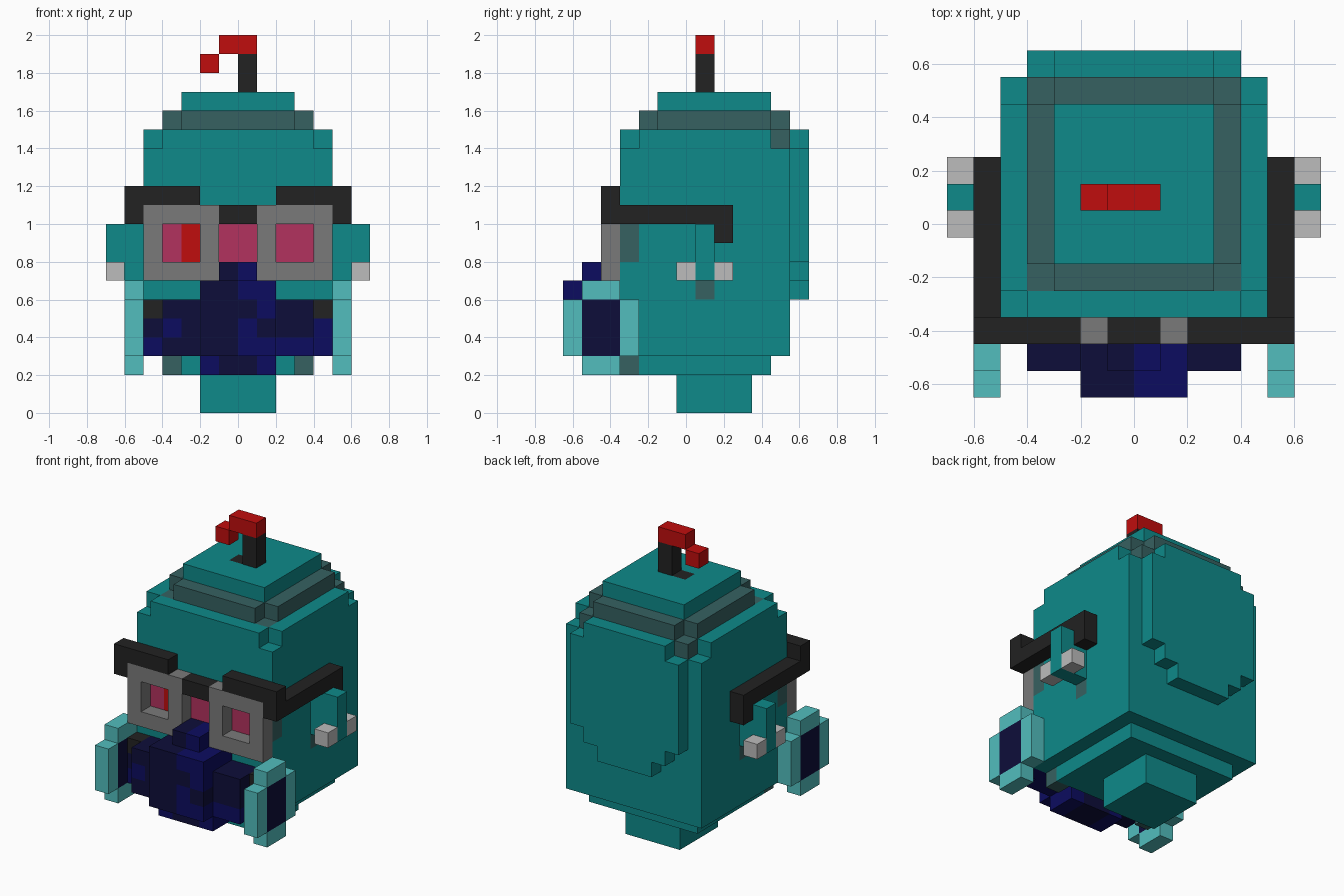
import bpy
import bmesh
from mathutils import Vector

cube = bpy.data.objects.get("Cube")
if cube:
    bpy.data.objects.remove(cube, do_unlink=True)

UNIT = 0.1
COLOURS = {
    "teal": (14, 138, 138), "slate": (54, 97, 97), "black": (34, 34, 34),
    "grey": (122, 122, 122), "red": (192, 13, 13), "pink": (178, 50, 95),
    "dark_navy": (13, 13, 58), "navy": (12, 12, 96),
    "aqua": (82, 190, 190), "pale_grey": (188, 188, 188),
}


def linear(value):
    c = value / 255
    return c / 12.92 if c <= 0.04045 else ((c + 0.055) / 1.055) ** 2.4


def make_material(name, rgb):
    mat = bpy.data.materials.new(name)
    colour = tuple(linear(v) for v in rgb) + (1,)
    mat.use_nodes = True
    mat.diffuse_color = colour
    bsdf = next(n for n in mat.node_tree.nodes if n.type == "BSDF_PRINCIPLED")
    bsdf.inputs["Base Color"].default_value = colour
    return mat


MATERIALS = {name: make_material(name, rgb) for name, rgb in COLOURS.items()}


def fill(cells, colour, xs, ys, zs, mirror=False):
    """Fill a block of unit cells; a colour of None carves it away."""
    for x in range(*xs):
        for y in range(*ys):
            for z in range(*zs):
                for cx in ((x, -1 - x) if mirror else (x,)):
                    if colour:
                        cells[cx, y, z] = colour
                    else:
                        cells.pop((cx, y, z), None)


def build(name, cells):
    """Skin the cells with outer faces only, merged into flat panels."""
    used = sorted(set(cells.values()))
    bm = bmesh.new()
    for cell, colour in cells.items():
        centre = Vector(cell) + Vector((0.5, 0, 0.5))
        for axis in range(3):
            for sign in (-1, 1):
                normal = Vector((0, 0, 0))
                normal[axis] = sign
                if tuple(int(c + n) for c, n in zip(cell, normal)) in cells:
                    continue
                u = Vector((0, 0, 0))
                u[(axis + 1) % 3] = 0.5
                v = normal.cross(u)
                mid = centre + normal / 2
                corners = (mid - u - v, mid + u - v, mid + u + v, mid - u + v)
                face = bm.faces.new([bm.verts.new(p * UNIT) for p in corners])
                face.material_index = used.index(colour)
    bmesh.ops.remove_doubles(bm, verts=bm.verts[:], dist=0.001)
    bmesh.ops.dissolve_limit(bm, angle_limit=0.01, verts=bm.verts[:],
                             edges=bm.edges[:], delimit={"MATERIAL"})
    mesh = bpy.data.meshes.new(name)
    bm.to_mesh(mesh)
    bm.free()
    for colour in used:
        mesh.materials.append(MATERIALS[colour])
    obj = bpy.data.objects.new(name, mesh)
    bpy.context.collection.objects.link(obj)
    return obj


# Cells span x..x+1 and z..z+1; y cells are centred on whole numbers, and
# ranges below are half open.

# Head: neck, chin, skull, stepped crown
head = {}
fill(head, "teal", (-2, 2), (0, 4), (0, 2))
fill(head, "teal", (-4, 4), (-2, 5), (2, 3))
fill(head, "slate", (3, 4), (-3, -2), (2, 3), True)
fill(head, "teal", (-5, 5), (-3, 6), (3, 15))
for y in (-3, 5):
    fill(head, None, (4, 5), (y, y + 1), (14, 15), True)
fill(head, "slate", (-4, 4), (-2, 6), (15, 16))
for y in (-2, 5):
    fill(head, None, (3, 4), (y, y + 1), (15, 16), True)
    fill(head, "slate", (3, 4), (y, y + 1), (14, 15), True)
fill(head, "teal", (-3, 3), (-1, 5), (16, 17))
fill(head, "black", (-1, 1), (1, 2), (16, 17))

# Back panel with stepped corners
for half, low, high in ((2, 6, 15), (3, 7, 15), (4, 8, 14)):
    fill(head, "teal", (-half, half), (6, 7), (low, high))

# Eyes and side markings
fill(head, "slate", (4, 5), (-3, -2), (8, 10), True)
fill(head, "slate", (4, 5), (1, 2), (6, 7), True)
fill(head, "pink", (-4, 4), (-3, -2), (8, 10))
fill(head, "red", (-3, -2), (-3, -2), (8, 10))
build("head", head)

# Ears with pale studs
for side, start in (("left", 5), ("right", -7)):
    ear = {}
    fill(ear, "teal", (start, start + 2), (1, 2), (7, 10))
    outer = 6 if side == "left" else -7
    for y in (0, 2):
        fill(ear, "pale_grey", (outer, outer + 1), (y, y + 1), (7, 8))
    build(side + "_ear", ear)

# Glasses: rims, brows, bridge, temples
glasses = {}
fill(glasses, "grey", (1, 5), (-4, -3), (7, 11), True)
fill(glasses, None, (2, 4), (-4, -3), (8, 10), True)
fill(glasses, "black", (-1, 1), (-4, -3), (10, 11))
fill(glasses, "black", (2, 6), (-4, -3), (11, 12), True)
fill(glasses, "black", (5, 6), (-4, 3), (10, 11), True)
fill(glasses, "black", (5, 6), (2, 3), (9, 10), True)
build("glasses", glasses)

# Mask: a front pattern from top row to bottom row, stepped in depth
PATTERN = ("....db....", "...ddbb...", "kdddddbddk",
           "dbdddbdddb", "bddddbbbbb", "...bddb...")
KEY = {"d": "dark_navy", "b": "navy", "k": "black"}
mask = {}
for row, line in enumerate(PATTERN):
    z = 7 - row
    for column, letter in enumerate(line):
        x = column - 5
        if letter not in KEY:
            continue
        if -2 <= x < 2 and 3 <= z <= 6:
            front = -6
        else:
            front = -5 if -4 <= x < 4 else -4
        fill(mask, KEY[letter], (x, x + 1), (front, -3), (z, z + 1))
for cell in [c for c in mask if c in glasses]:
    del mask[cell]
build("mask", mask)

# Round filters on both sides of the mask
for side, x in (("left", 5), ("right", -6)):
    disc = {}
    fill(disc, "aqua", (x, x + 1), (-5, -3), (2, 7))
    fill(disc, "aqua", (x, x + 1), (-6, -2), (3, 6))
    fill(disc, "dark_navy", (x, x + 1), (-5, -3), (3, 6))
    build(side + "_filter", disc)

# Antenna with a hooked red tip
antenna = {}
fill(antenna, "black", (0, 1), (1, 2), (17, 19))
fill(antenna, "red", (-1, 1), (1, 2), (19, 20))
fill(antenna, "red", (-2, -1), (1, 2), (18, 19))
build("antenna", antenna)
